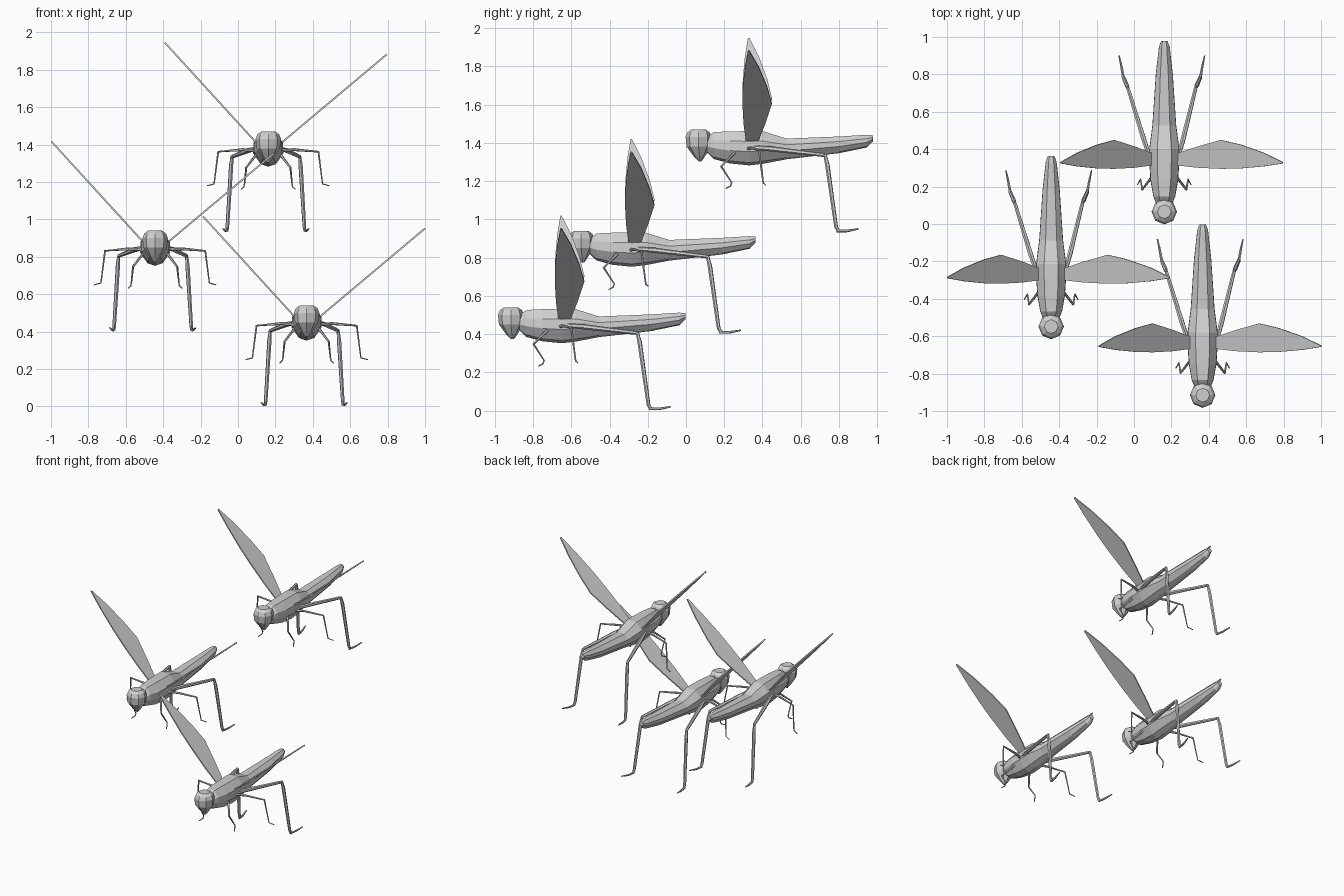
import bpy, bmesh, math
from mathutils import Vector

if "Cube" in bpy.data.objects:
    bpy.data.objects.remove(bpy.data.objects["Cube"])

grey = bpy.data.materials.new("insect grey")
grey.diffuse_color = (0.63, 0.63, 0.63, 1)
grey.use_nodes = True
grey.node_tree.nodes["Principled BSDF"].inputs["Base Color"].default_value = grey.diffuse_color

# shift of each insect in the swarm
OFFSETS = [(0.367, 0, 0), (-0.443, 0.367, 0.40), (0.162, 0.981, 0.93)]


def add_part(name, verts, faces):
    """One shared mesh with outward normals, placed once per insect."""
    me = bpy.data.meshes.new(name)
    me.from_pydata([tuple(v) for v in verts], [], faces)
    me.materials.append(grey)
    bm = bmesh.new()
    bm.from_mesh(me)
    bmesh.ops.recalc_face_normals(bm, faces=bm.faces)
    bm.to_mesh(me)
    bm.free()
    for off in OFFSETS:
        ob = bpy.data.objects.new(name, me)
        ob.location = off
        bpy.context.collection.objects.link(ob)


def loft(name, rings):
    """Skin a list of equal-sized closed rings and cap both ends."""
    n = len(rings[0])
    verts = [p for r in rings for p in r]
    faces = [(i * n + j, i * n + (j + 1) % n, (i + 1) * n + (j + 1) % n, (i + 1) * n + j)
             for i in range(len(rings) - 1) for j in range(n)]
    faces.append(tuple(reversed(range(n))))
    faces.append(tuple(range(len(verts) - n, len(verts))))
    add_part(name, verts, faces)


def limb(name, pts, radii, sides=6):
    """Tapered tube along a bent path."""
    pts = [Vector(p) for p in pts]
    rings = []
    for i, p in enumerate(pts):
        a = (p - pts[i - 1]).normalized() if i else Vector()
        b = (pts[i + 1] - p).normalized() if i < len(pts) - 1 else Vector()
        d = (a + b).normalized()
        u = d.cross(Vector((1, 0.2, 0.1))).normalized()
        v = d.cross(u)
        rings.append([p + radii[i] * (u * math.cos(t) + v * math.sin(t))
                      for t in (2 * math.pi * k / sides for k in range(sides))])
    loft(name, rings)


# body: y, half width, bottom z, top z
SECTIONS = [(-0.87, 0.045, 0.418, 0.50), (-0.835, 0.06, 0.385, 0.526),
            (-0.75, 0.076, 0.362, 0.530), (-0.65, 0.083, 0.352, 0.531),
            (-0.58, 0.083, 0.360, 0.531), (-0.455, 0.066, 0.384, 0.492),
            (-0.18, 0.047, 0.416, 0.503), (-0.035, 0.03, 0.446, 0.512),
            (-0.003, 0.018, 0.477, 0.509)]
# cross-section: fraction of half width, fraction of height
OUTLINE = [(0.45, 1), (0.95, 0.7), (0.97, 0.4), (0.5, 0.08), (0, 0),
           (-0.5, 0.08), (-0.97, 0.4), (-0.95, 0.7), (-0.45, 1)]
loft("body", [[(w * a, y, b + (t - b) * c) for a, c in OUTLINE] for y, w, b, t in SECTIONS])

# head: eight-sided, pointed at the jaw: z, radius, y centre
HEAD = [(0.373, 0.008, -0.908), (0.40, 0.030, -0.911), (0.450, 0.063, -0.915),
        (0.500, 0.068, -0.915), (0.525, 0.058, -0.915), (0.540, 0.037, -0.915)]
loft("head", [[(r * math.cos(t), yc + r * math.sin(t), z)
               for t in (math.pi * k / 4 for k in range(8))] for z, r, yc in HEAD])

# wings: fraction of span, front y, rear y
WING = [(0, -0.667, -0.605), (0.2, -0.680, -0.567), (0.42, -0.686, -0.532),
        (0.6, -0.684, -0.556), (0.82, -0.673, -0.60), (1, -0.657, -0.65)]
for name, root, tip in [("left_wing", (-0.06, 0.475), (-0.554, 1.016)),
                        ("right_wing", (0.065, 0.475), (0.633, 0.952))]:
    r, t = Vector(root), Vector(tip)
    d = (t - r).normalized()
    n = Vector((-d.y, d.x)) * (0.0045 if tip[0] > 0 else -0.0045)
    rings = []
    for f, y0, y1 in WING:
        c = r.lerp(t, f)
        lo, hi = c - n, c + n
        rings.append([(lo.x, y0, lo.y), (lo.x, y1, lo.y), (hi.x, y1, hi.y), (hi.x, y0, hi.y)])
    loft(name, rings)

# legs, mirrored left and right
LEGS = {
    "front_leg": ([(0.055, -0.715, 0.43), (0.118, -0.797, 0.347), (0.127, -0.742, 0.262),
                   (0.130, -0.748, 0.245), (0.144, -0.772, 0.232)],
                  [0.008, 0.006, 0.004, 0.004, 0.003]),
    "middle_leg": ([(0.06, -0.66, 0.44), (0.14, -0.635, 0.443), (0.268, -0.60, 0.432),
                    (0.290, -0.577, 0.260), (0.326, -0.565, 0.250)],
                   [0.009, 0.008, 0.006, 0.004, 0.003]),
    "hind_thigh": ([(0.065, -0.66, 0.448), (0.10, -0.53, 0.438), (0.166, -0.262, 0.406),
                    (0.170, -0.245, 0.398)], [0.010, 0.014, 0.010, 0.007]),
    "hind_shin": ([(0.168, -0.255, 0.410), (0.173, -0.242, 0.355), (0.193, -0.196, 0.03),
                   (0.195, -0.186, 0.012)], [0.008, 0.012, 0.010, 0.008]),
    "hind_foot": ([(0.194, -0.193, 0.010), (0.203, -0.14, 0.009), (0.216, -0.08, 0.020)],
                  [0.008, 0.007, 0.004]),
}
for name, (pts, radii) in LEGS.items():
    for side, s in (("left", -1), ("right", 1)):
        # the left hind leg stands a little wider than the right
        spread = 0.026 if side == "left" and name.startswith("hind") else 0
        limb(side + "_" + name,
             [(s * (x + spread * min(1, (x - 0.065) / 0.1)), y, z) for x, y, z in pts], radii)
